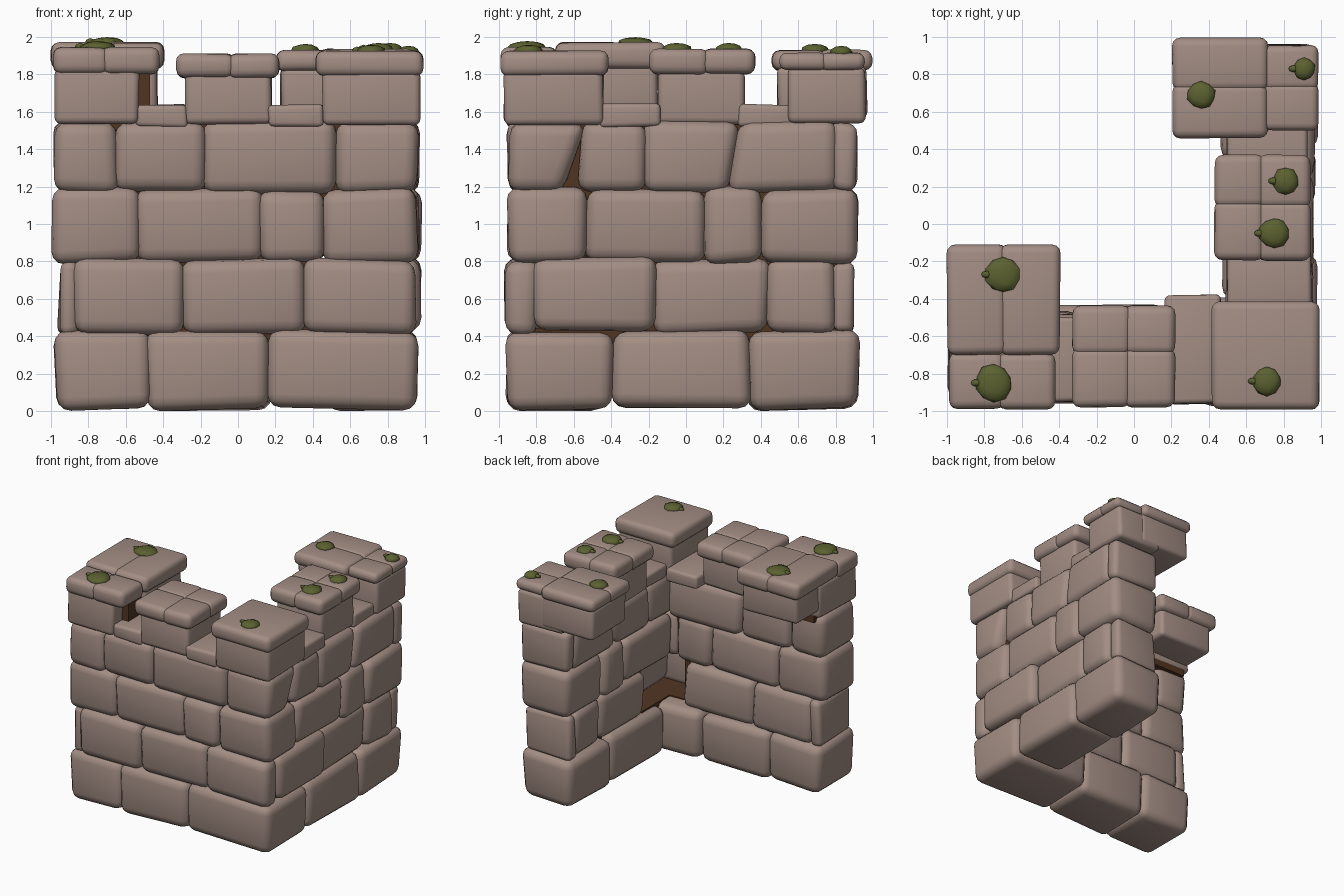
import bpy, bmesh, random
from mathutils import Vector
random.seed(4)


def mat(name, c):
    m = bpy.data.materials.new(name)
    m.diffuse_color = (*c, 1)
    return m


STONE = mat("warm grey stone", (0.365, 0.268, 0.23))
MORTAR = mat("brown mortar", (0.085, 0.036, 0.016))
MOSS = mat("moss green", (0.105, 0.12, 0.03))


def finish(name, bm, m, angle=0.9):
    me = bpy.data.meshes.new(name)
    bm.to_mesh(me)
    bm.free()
    ob = bpy.data.objects.new(name, me)
    bpy.context.collection.objects.link(ob)
    me.materials.append(m)
    bpy.context.view_layer.objects.active = ob
    bpy.ops.object.select_all(action='DESELECT')
    ob.select_set(True)
    bpy.ops.object.shade_smooth_by_angle(angle=angle)
    return ob


def block(name, x, y, z, bevel=0.072, jit=0.014, m=STONE, slant=0.0, near=0.0):
    """Rounded, slightly irregular box; slant / near move the lower far-y / near-y edge."""
    bm = bmesh.new()
    bmesh.ops.create_cube(bm, size=1)
    for v in bm.verts:
        low, far = v.co.z < 0, v.co.y > 0
        v.co = Vector([r[0] + (c + 0.5) * (r[1] - r[0]) for c, r in zip(v.co, (x, y, z))])
        v.co += Vector([random.uniform(-jit, jit) for _ in range(3)])
        if low:
            v.co.y += slant if far else near
    b = min(bevel, 0.4 * min(r[1] - r[0] for r in (x, y, z)))
    if bevel > 0:
        bmesh.ops.bevel(bm, geom=bm.edges[:], offset=b, segments=3, profile=0.5,
                        affect='EDGES', clamp_overlap=True)
    return finish(name, bm, m)


# mortar core behind the stones, leaving a hollow where the inner corner stone is missing
for x, y, z in (((-0.86, 0.4), (-0.86, -0.56), (0.1, 1.56)),
                ((0.58, 0.86), (-0.2, 0.82), (0.1, 1.56)),
                ((0.36, 0.86), (-0.86, -0.56), (0.1, 0.44)),
                ((0.36, 0.86), (-0.86, -0.56), (0.83, 1.56)),
                ((0.55, 0.86), (-0.57, -0.17), (0.1, 0.44)),
                ((0.58, 0.86), (-0.57, -0.17), (0.83, 1.56)),
                ((-0.92, -0.47), (-0.84, -0.45), (1.5, 1.82))):
    block("mortar_core", x, y, z, 0, 0, MORTAR)

# courses of stone: (z range, front x joints, front outer/inner y, side y joints, side inner/outer x)
courses = [
    ((0.01, 0.43), [-0.97, -0.48, 0.17, 0.95], (-0.96, -0.44), [-0.39, 0.34, 0.92], (0.47, 0.95)),
    ((0.41, 0.81), [-0.88, -0.30, 0.36], (-0.96, -0.47), [-0.17, 0.44, 0.80], (0.50, 0.94)),
    ((0.79, 1.19), [-0.98, -0.54, 0.12, 0.455, 0.95], (-0.95, -0.49), [-0.53, 0.105, 0.405, 0.92], (0.50, 0.95)),
    ((1.17, 1.55), [-0.98, -0.65, -0.18, 0.52, 0.95], (-0.95, -0.48), [-0.54, -0.22, 0.29, 0.81], (0.50, 0.95)),
]
for i, (z, fx, fy, sy, sx) in enumerate(courses):
    for a, b in zip(fx, fx[1:]):
        corner = b > 0.9
        block("front_stone", (a - 0.006, b + 0.006), (fy[0], sy[0] if corner else fy[1]), z,
              slant=-0.11 if corner and i == 3 else 0)
    for a, b in zip(sy, sy[1:]):
        block("side_stone", (sx[0], sx[1] + random.uniform(-0.01, 0.03)), (a - 0.006, b + 0.006), z,
              slant=-0.07 if i == 3 and a == -0.22 else 0,
              near={-0.54: -0.03, 0.29: -0.06}.get(a, 0))

# course two corner pair, and thin end stones
block("corner_stone", (0.36, 0.95), (-0.96, -0.79), (0.41, 0.81))
block("corner_side_stone", (0.72, 0.985), (-0.82, -0.16), (0.43, 0.82))
block("front_end_stone", (-0.96, -0.85), (-0.92, -0.48), (0.40, 0.79))
block("side_end_stone", (0.50, 0.93), (0.79, 0.89), (0.42, 0.79))
block("side_end_stone", (0.50, 0.96), (0.79, 0.91), (1.18, 1.54))

# low slabs between the merlons
for x, y in (((-0.55, -0.27), (-0.95, -0.5)), ((0.16, 0.46), (-0.96, -0.38)),
             ((0.5, 0.95), (-0.46, -0.14)), ((0.5, 0.93), (0.28, 0.57))):
    block("gap_slab", x, y, (1.52, 1.64), 0.025, 0.006)

# merlon bodies
for x, y, z in (((-0.98, -0.53), (-0.97, -0.44), (1.54, 1.84)),
                ((-0.96, -0.43), (-0.66, -0.15), (1.60, 1.87)),
                ((-0.28, 0.18), (-0.95, -0.47), (1.53, 1.82)),
                ((0.45, 0.97), (-0.97, -0.44), (1.53, 1.82)),
                ((0.47, 0.91), (-0.15, 0.31), (1.53, 1.82)),
                ((0.23, 0.72), (0.49, 0.97), (1.57, 1.84)),
                ((0.52, 0.96), (0.54, 0.96), (1.54, 1.84))):
    block("merlon_body", x, y, z, 0.035, 0.008)

# overhanging caps, each split by joints in x and y
caps = [([-0.99, -0.71, -0.42], [-0.99, -0.69], (1.80, 1.945)),
        ([-1.0, -0.70, -0.395], [-0.70, -0.11], (1.83, 1.97)),
        ([-0.33, -0.035, 0.22], [-0.98, -0.68, -0.435], (1.78, 1.91)),
        ([0.415, 0.99], [-0.99, -0.415], (1.79, 1.925)),
        ([0.43, 0.68, 0.945], [-0.195, 0.105, 0.37], (1.80, 1.935)),
        ([0.205, 0.715], [0.46, 0.73, 0.995], (1.82, 1.93)),
        ([0.69, 0.985], [0.50, 0.735, 0.955], (1.82, 1.915))]
LAP = 0.018  # neighbouring pieces overlap so only a shallow seam shows
for xs, ys, z in caps:
    for x0, x1 in zip(xs, xs[1:]):
        for y0, y1 in zip(ys, ys[1:]):
            block("merlon_cap", (x0 - LAP * (x0 != xs[0]), x1 + LAP * (x1 != xs[-1])),
                  (y0 - LAP * (y0 != ys[0]), y1 + LAP * (y1 != ys[-1])), z, 0.045, 0.004)

# moss tufts with a small sprig at the side
for x, y, z, r in ((-0.70, -0.27, 1.97, 0.095), (-0.75, -0.85, 1.945, 0.1), (0.36, 0.69, 1.93, 0.075),
                   (0.91, 0.83, 1.92, 0.06), (0.81, 0.23, 1.935, 0.07), (0.75, -0.05, 1.935, 0.085),
                   (0.71, -0.84, 1.925, 0.078)):
    bm = bmesh.new()
    for v in bmesh.ops.create_icosphere(bm, subdivisions=2, radius=1)["verts"]:
        k = r * random.uniform(0.92, 1.08)
        v.co = Vector((x + v.co.x * k, y + v.co.y * k, z + v.co.z * (0.033 if z < 1.96 else 0.029)))
    if y != 0.69:
        for v in bmesh.ops.create_icosphere(bm, subdivisions=1, radius=0.03)["verts"]:
            v.co = Vector((x - r * 0.95 + v.co.x, y + v.co.y * 0.7, z + 0.006 + v.co.z * 0.6))
    finish("moss_tuft", bm, MOSS)
